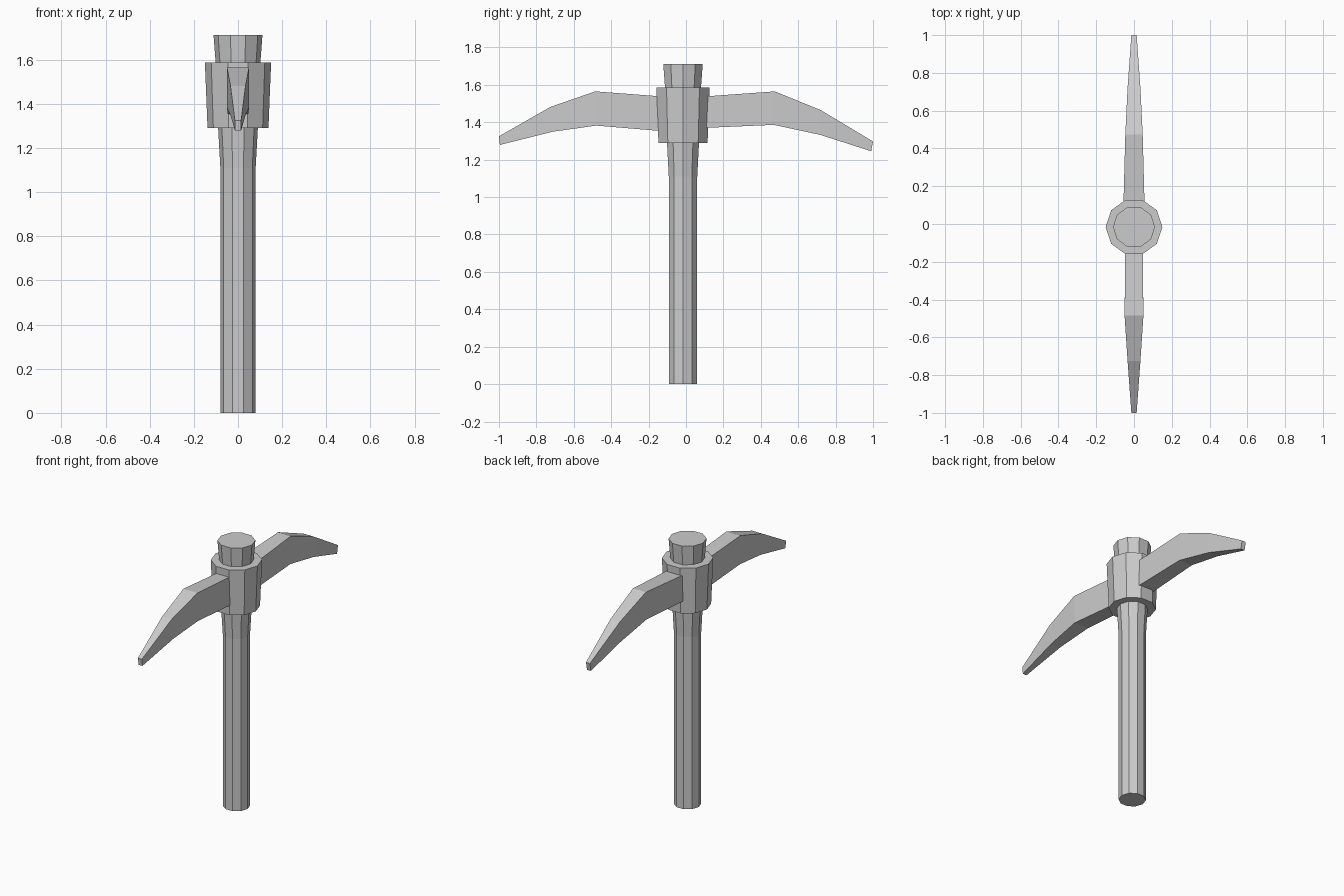
import bpy, bmesh, math

if "Cube" in bpy.data.objects:
    bpy.data.objects.remove(bpy.data.objects["Cube"])

SIDES = 10
CY = -0.016  # shaft axis sits slightly forward of centre


def finish(name, bm):
    bmesh.ops.recalc_face_normals(bm, faces=bm.faces[:])
    mesh = bpy.data.meshes.new(name)
    bm.to_mesh(mesh)
    bm.free()
    obj = bpy.data.objects.new(name, mesh)
    bpy.context.collection.objects.link(obj)
    return obj


def loft(name, rings):
    """Skin a list of equal-length point rings and cap both ends."""
    bm = bmesh.new()
    loops = [[bm.verts.new(p) for p in ring] for ring in rings]
    n = len(loops[0])
    for a, b in zip(loops, loops[1:]):
        for i in range(n):
            j = (i + 1) % n
            bm.faces.new((a[i], a[j], b[j], b[i]))
    bm.faces.new(loops[0][::-1])
    bm.faces.new(loops[-1])
    return finish(name, bm)


def decagon(r, z):
    step = math.tau / SIDES
    return [(r * math.cos(i * step), CY + r * math.sin(i * step), z)
            for i in range(SIDES)]


def section(y_top, z_top, y_bot, z_bot, w):
    return [(-w, y_top, z_top), (w, y_top, z_top),
            (w, y_bot, z_bot), (-w, y_bot, z_bot)]


# Wooden shaft, flaring towards the exposed end above the collar
loft("handle", [decagon(r, z) for r, z in
                [(0.08, 0), (0.08, 1.11), (0.09, 1.29), (0.101, 1.585), (0.111, 1.712)]])

# Ten-sided collar of the head
loft("collar", [decagon(0.138, 1.29), decagon(0.15, 1.587)])

# Front pick blade: top y, top z, bottom y, bottom z, half width
loft("front_blade", [section(*s) for s in [
    (-0.13, 1.538, -0.13, 1.353, 0.046),
    (-0.485, 1.565, -0.48, 1.382, 0.05),
    (-0.725, 1.482, -0.71, 1.35, 0.034),
    (-1.0, 1.325, -0.995, 1.279, 0.014)]])

# Back pick blade, drooping a little lower
loft("back_blade", [section(*s) for s in [
    (0.10, 1.538, 0.10, 1.37, 0.056),
    (0.475, 1.565, 0.47, 1.386, 0.046),
    (0.72, 1.465, 0.72, 1.332, 0.034),
    (1.0, 1.297, 0.99, 1.245, 0.014)]])
